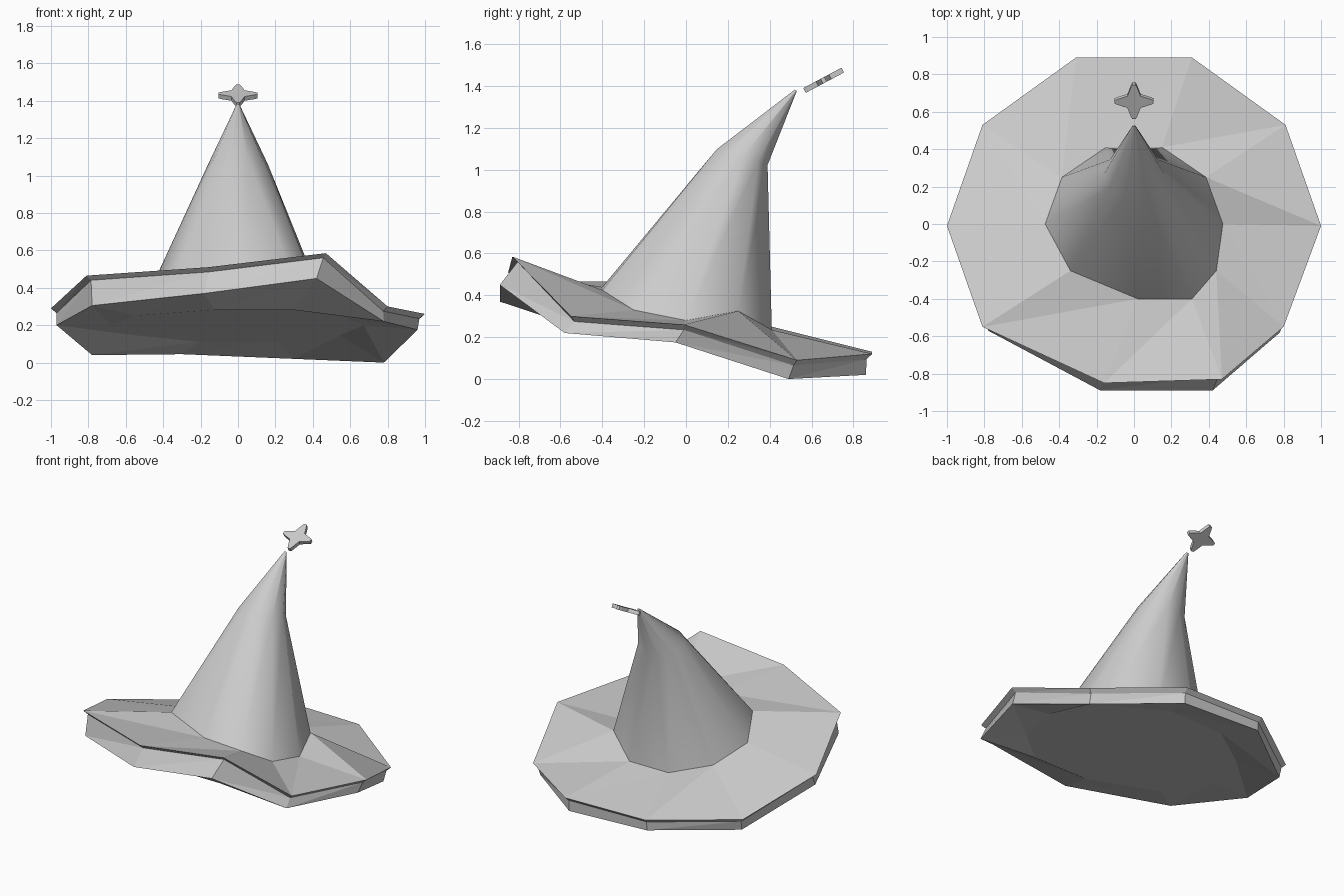
import bpy, bmesh
from math import sin, cos, pi, radians
from mathutils import Vector, Matrix

if "Cube" in bpy.data.objects:
    bpy.data.objects.remove(bpy.data.objects["Cube"])

N = 10
# Uneven ten-sided loops, counter-clockwise from +x
rim_top = [(1, -.01, .26), (.81, .53, .09), (.31, .89, .12), (-.31, .89, .13), (-.81, .53, .13),
           (-1, -.01, .29), (-.81, -.55, .465), (-.16, -.85, .51), (.47, -.83, .585), (.80, -.55, .30)]
rim_low = [(.96, -.05, .175), (.78, .49, 0), (.30, .86, .02), (-.30, .86, .045), (-.78, .50, .04),
           (-.97, -.04, .20), (-.78, -.57, .305), (-.18, -.89, .37), (.42, -.89, .45), (.78, -.58, .22)]
base = [(.475, 0, .28), (.385, .25, .325), (.15, .41, .235), (-.15, .41, .235), (-.385, .25, .29),
        (-.475, 0, .375), (-.34, -.25, .465), (.02, -.40, .44), (.31, -.40, .425), (.44, -.25, .33)]


def loft(name, loops, cap_first=False, cap_last=False, tris=False):
    """Skin a list of equal-length vertex loops."""
    bm = bmesh.new()
    rows = [[bm.verts.new(p) for p in loop] for loop in loops]
    n = len(rows[0])
    for a, b in zip(rows, rows[1:]):
        for i in range(n):
            j = (i + 1) % n
            if tris:
                bm.faces.new((a[i], a[j], b[j]))
                bm.faces.new((a[i], b[j], b[i]))
            else:
                bm.faces.new((a[i], a[j], b[j], b[i]))
    if cap_first:
        bm.faces.new(rows[0][::-1])
    if cap_last:
        bm.faces.new(rows[-1])
    bmesh.ops.recalc_face_normals(bm, faces=bm.faces)
    me = bpy.data.meshes.new(name)
    bm.to_mesh(me)
    bm.free()
    ob = bpy.data.objects.new(name, me)
    bpy.context.collection.objects.link(ob)
    return ob


def ring(center, rx, ry, tilt):
    rot = Matrix.Rotation(tilt, 3, 'X')
    return [Vector(center) + rot @ Vector((rx * cos(2 * pi * i / N), ry * sin(2 * pi * i / N), 0))
            for i in range(N)]


# Brim: flat tilted underside, slanted skirt, slightly overhanging top sheet
under = [(x * .7, y * .7, .195 - .14 * y * .7) for x, y, z in rim_low]
lip = [(x * .97, y * .97, z - .025) for x, y, z in rim_top]
loft("brim", [under, rim_low, lip, rim_top, base], cap_first=True, tris=True)

# Crown: bent cone narrowing to a backward tip
bend = ring((0, .268, 1.06), .16, .134, radians(-17))
tip = ring((0, .525, 1.38), .008, .006, radians(-35))
crown = loft("crown", [base, bend, tip], cap_last=True)
bpy.context.view_layer.objects.active = crown
crown.select_set(True)
bpy.ops.object.shade_smooth_by_angle(angle=radians(50))

# Four-pointed star with blunt tips, tilted behind the tip
outline = []
for k in range(4):
    a = k * pi / 2
    for r, da in ((.088, -.2), (.104, -.09), (.104, .09), (.088, .2), (.05, pi / 4)):
        outline.append((r * cos(a + da), r * sin(a + da)))
star = loft("star", [[(x, y, h) for x, y in outline] for h in (-.013, .013)],
            cap_first=True, cap_last=True)
star.location = (0, .658, 1.428)
star.rotation_euler = (radians(28), 0, 0)
